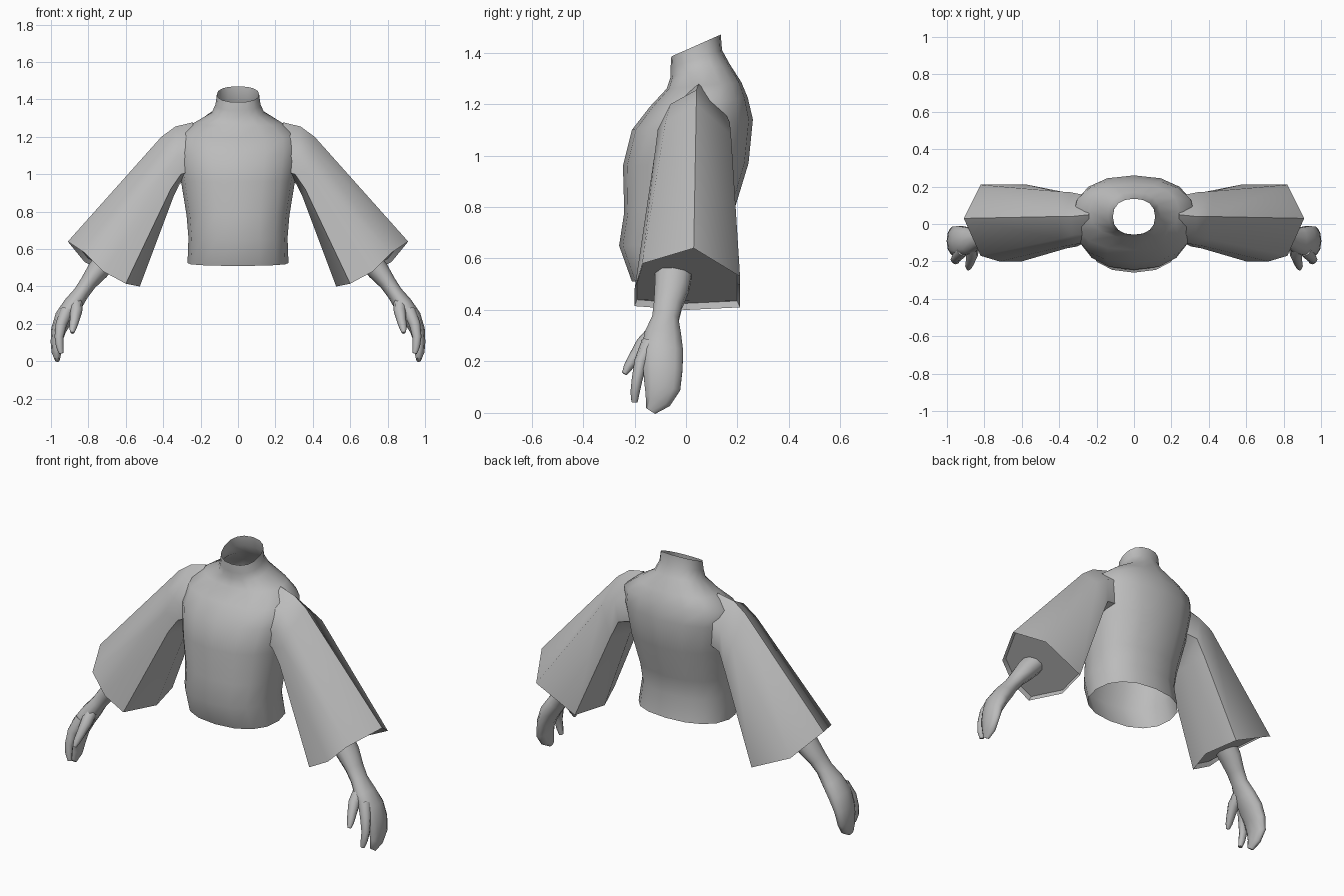
import bpy, bmesh, math
from mathutils import Vector

if "Cube" in bpy.data.objects:
    bpy.data.objects.remove(bpy.data.objects["Cube"])

grey = bpy.data.materials.new("plain grey")
grey.diffuse_color = (0.5, 0.5, 0.5, 1)
grey.use_nodes = True
grey.node_tree.nodes["Principled BSDF"].inputs["Base Color"].default_value = grey.diffuse_color


def loft(name, rings, cap_start=False, cap_end=False, mirror=True, angle=60):
    """Skin a list of equal-length closed rings, optionally capped and mirrored."""
    bm = bmesh.new()
    rows = [[bm.verts.new(p) for p in ring] for ring in rings]
    n = len(rows[0])
    for a, b in zip(rows, rows[1:]):
        for i in range(n):
            j = (i + 1) % n
            bm.faces.new((a[i], a[j], b[j], b[i]))
    if cap_start:
        bm.faces.new(rows[0])
    if cap_end:
        bm.faces.new(rows[-1])
    bmesh.ops.recalc_face_normals(bm, faces=bm.faces)
    me = bpy.data.meshes.new(name)
    bm.to_mesh(me)
    bm.free()
    me.materials.append(grey)
    me.shade_smooth()
    me.set_sharp_from_angle(angle=math.radians(angle))
    ob = bpy.data.objects.new(name, me)
    bpy.context.collection.objects.link(ob)
    if mirror:
        m = ob.modifiers.new("other side", 'MIRROR')
        m.use_mirror_merge = False
    return ob


def body_ring(hw, yf, yb, zf, zb, sides=16, power=2.3):
    """Rounded cross-section that may tilt from front to back."""
    ring = []
    for i in range(sides):
        a = 2 * math.pi * i / sides
        c, s = math.cos(a), math.sin(a)
        x = math.copysign(abs(c) ** (2 / power), c)
        t = math.copysign(abs(s) ** (2 / power), s) * 0.5 + 0.5
        ring.append((hw * x, yf + (yb - yf) * t, zf + (zb - zf) * t))
    return ring


def limb(name, stations, sides=10):
    """Tube along stations of (x, y, z, thickness, depth)."""
    pts = [Vector(s[:3]) for s in stations]
    rings = []
    for i, (p, s) in enumerate(zip(pts, stations)):
        d = (pts[min(i + 1, len(pts) - 1)] - pts[max(i - 1, 0)]).normalized()
        u = Vector((0, 1, 0)).cross(d).normalized()
        v = d.cross(u)
        rings.append([p + u * s[3] * math.cos(2 * math.pi * k / sides)
                      + v * s[4] * math.sin(2 * math.pi * k / sides)
                      for k in range(sides)])
    return loft(name, rings, True, True)


# Jacket body with waist, chest, shoulders and slanted open collar
loft("jacket_body", [body_ring(*r) for r in (
    (0.27, -0.21, 0.19, 0.51, 0.54),
    (0.265, -0.26, 0.17, 0.65, 0.67),
    (0.275, -0.24, 0.185, 0.78, 0.78),
    (0.305, -0.245, 0.243, 0.96, 0.97),
    (0.33, -0.21, 0.26, 1.10, 1.14),
    (0.325, -0.14, 0.24, 1.19, 1.225),
    (0.24, -0.075, 0.215, 1.26, 1.285),
    (0.14, -0.06, 0.17, 1.305, 1.355),
    (0.12, -0.06, 0.14, 1.34, 1.41),
    (0.113, -0.057, 0.135, 1.385, 1.47))], mirror=False)

# Wide sleeves, each ring running top, back, underside, front
sleeve = [
    [(.24, .05, 1.278), (.24, .15, 1.17), (.24, .14, 1.02), (.24, .03, .97),
     (.24, -.09, 1.02), (.24, -.10, 1.10), (.24, -.05, 1.20)],
    [(.335, .04, 1.255), (.34, .17, 1.13), (.325, .16, 1.0), (.31, .03, .95),
     (.305, -.12, 1.0), (.32, -.11, 1.1), (.33, -.06, 1.20)],
    [(.41, .04, 1.20), (.42, .175, 1.08), (.37, .17, .90), (.345, .02, .88),
     (.36, -.13, .92), (.38, -.12, 1.02), (.40, -.08, 1.13)],
    [(.91, .03, .64), (.82, .21, .53), (.57, .21, .41), (.525, 0, .40),
     (.60, -.20, .415), (.72, -.20, .48), (.82, -.17, .58)],
]
# Recessed lining closes the cuff around the forearm
mid = sum((Vector(p) for p in sleeve[-1]), Vector()) / 7
sleeve.append([mid + (Vector(p) - mid) * 0.95 + Vector((-.014, 0, .021))
               for p in sleeve[-1]])
loft("sleeve", sleeve, cap_end=True)

# Forearm flowing into wrist, palm and grouped fingers
limb("forearm_and_hand", [
    (.67, -.045, .58, .065, .08), (.75, -.055, .485, .058, .07),
    (.80, -.07, .42, .045, .058), (.838, -.08, .365, .042, .054),
    (.885, -.09, .30, .050, .075), (.93, -.092, .235, .050, .085),
    (.960, -.09, .165, .040, .08), (.972, -.092, .10, .030, .074),
    (.970, -.11, .05, .027, .055), (.966, -.137, .008, .014, .022)])

# Separate forefinger
limb("forefinger", [
    (.915, -.14, .27, .035, .035), (.945, -.175, .20, .030, .026),
    (.957, -.19, .13, .024, .021), (.953, -.198, .08, .020, .018),
    (.945, -.20, .042, .012, .012)], 8)

# Thumb
limb("thumb", [
    (.865, -.12, .31, .035, .035), (.865, -.165, .265, .032, .032),
    (.875, -.20, .215, .025, .024), (.883, -.225, .178, .020, .018),
    (.886, -.24, .152, .010, .010)], 8)
